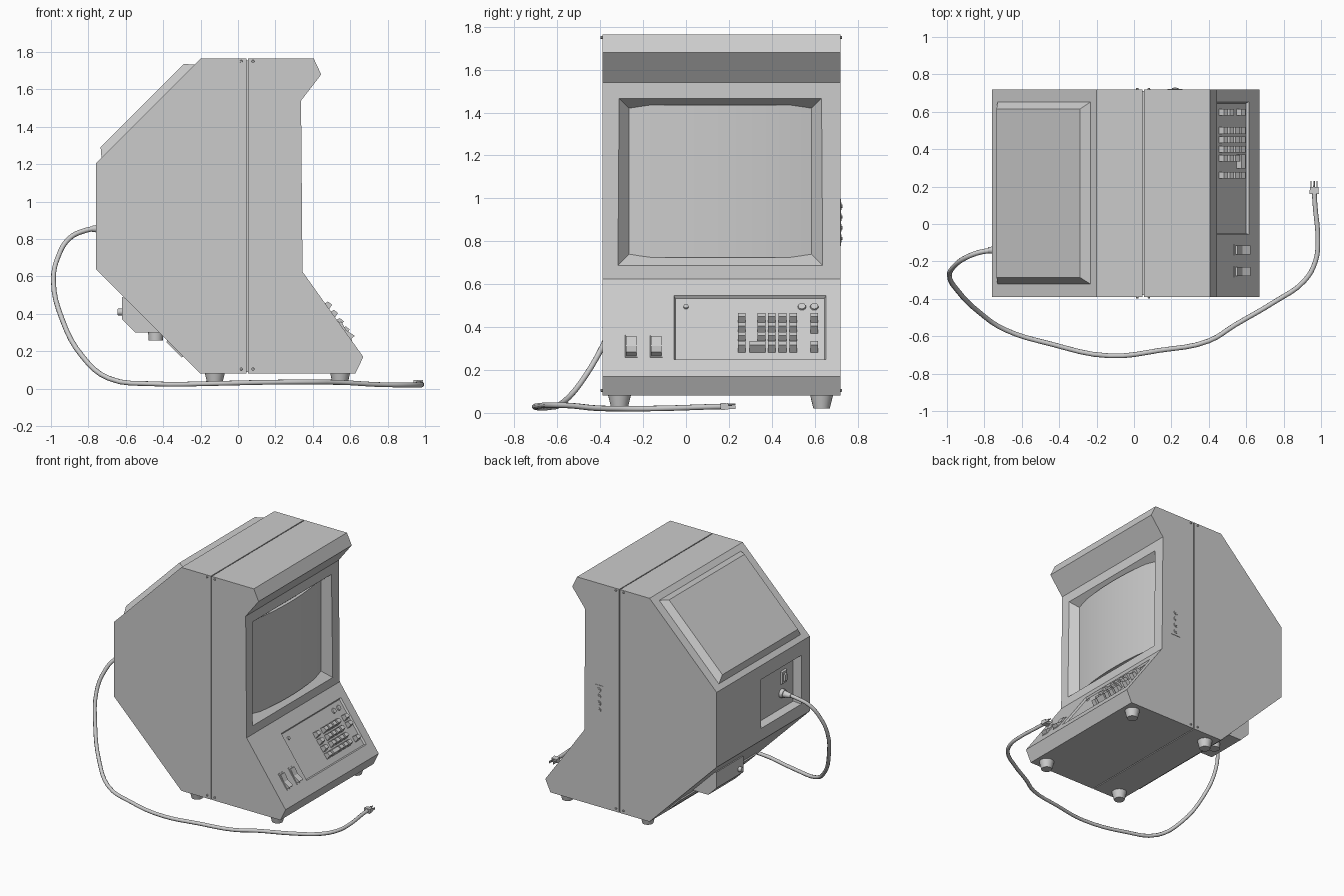
import bpy, bmesh, math
from mathutils import Matrix, Vector

if "Cube" in bpy.data.objects:
    bpy.data.objects.remove(bpy.data.objects["Cube"])


def axes(o, x, y, z):
    m = Matrix((x, y, z)).transposed().to_4x4()
    m.translation = Vector(o)
    return m


def frame(o, n, v=(0, 1, 0)):
    # local X = v, local Z = surface normal n
    n, v = Vector(n).normalized(), Vector(v)
    return axes(o, v, n.cross(v), n)


def finish(name, bm, smooth=False):
    bmesh.ops.recalc_face_normals(bm, faces=bm.faces)
    me = bpy.data.meshes.new(name)
    bm.to_mesh(me)
    bm.free()
    ob = bpy.data.objects.new(name, me)
    bpy.context.collection.objects.link(ob)
    if smooth:
        bpy.ops.object.select_all(action='DESELECT')
        ob.select_set(True)
        bpy.context.view_layer.objects.active = ob
        bpy.ops.object.shade_smooth_by_angle(angle=math.radians(35))
    return ob


def prism(name, pts, a, b, M, smooth=False):
    bm = bmesh.new()
    lo, hi = ([bm.verts.new(M @ Vector((t, p, q))) for p, q in pts] for t in (a, b))
    bm.faces.new(lo)
    bm.faces.new(hi)
    for i in range(len(pts)):
        j = (i + 1) % len(pts)
        bm.faces.new((lo[i], lo[j], hi[j], hi[i]))
    return finish(name, bm, smooth)


def slab(name, M, w, h, z0, z1, inset=0.0, c=(0, 0)):
    # rectangular block, its outer face narrowed by inset
    bm = bmesh.new()
    ring = []
    for z, i in ((z0, 0), (z1, inset)):
        ring.append([bm.verts.new(M @ Vector((c[0] + sx * (w / 2 - i), c[1] + sy * (h / 2 - i), z)))
                     for sx, sy in ((-1, -1), (1, -1), (1, 1), (-1, 1))])
        bm.faces.new(ring[-1])
    for i in range(4):
        j = (i + 1) % 4
        bm.faces.new((ring[0][i], ring[0][j], ring[1][j], ring[1][i]))
    return finish(name, bm)


def cone(name, M, r1, r2, z0, z1, sides=20):
    bm = bmesh.new()
    bmesh.ops.create_cone(bm, cap_ends=True, segments=sides, radius1=r1, radius2=r2, depth=z1 - z0,
                          matrix=M @ Matrix.Translation((0, 0, (z0 + z1) / 2)))
    return finish(name, bm, True)


def cut(ob, cutter):
    mod = ob.modifiers.new("cut", 'BOOLEAN')
    mod.operation, mod.object, mod.solver = 'DIFFERENCE', cutter, 'EXACT'
    bpy.context.view_layer.objects.active = ob
    bpy.ops.object.modifier_apply(modifier=mod.name)
    bpy.data.objects.remove(cutter)


SIDE = axes((0, 0, 0), (0, 1, 0), (1, 0, 0), (0, 0, 1))   # profiles in x, z
PLAN = axes((0, 0, 0), (0, 0, 1), (0, 1, 0), (1, 0, 0))   # profiles in y, x
Y0, Y1 = -0.39, 0.72

# Cabinet halves, with a seam between them
back = prism("rear_cabinet", [(0.046, 0.08), (-0.20, 0.08), (-0.76, 0.64), (-0.76, 1.205),
                              (-0.20, 1.765), (0.046, 1.765)], Y0, Y1, SIDE)
front = prism("front_cabinet", [(0.053, 0.08), (0.053, 1.765), (0.405, 1.765), (0.445, 1.68), (0.337, 1.54),
                                (0.345, 0.625), (0.67, 0.17), (0.627, 0.08)], Y0, Y1, SIDE)
prism("seam_core", [(0.02, 0.09), (0.08, 0.09), (0.08, 1.755), (0.02, 1.755)], Y0 + 0.01, Y1 - 0.01, SIDE)

# Screen recess and curved screen
cut(front, slab("screen_cutter", frame((0.34, 0.16, 1.08), (-1, 0, 0)), 0.964, 0.793, -0.01, 0.06, 0.058))
arc = [(0.16 + 0.435 * t, 0.325 - 0.045 * t * t) for t in (i / 8 - 1 for i in range(17))]
prism("screen", [(-0.275, 0.25)] + arc + [(0.595, 0.25)], 0.725, 1.435, PLAN, True)

# Sloped control panel, recessed
K = frame((0.5095, 0, 0.395), (0.455, 0, 0.325))
Kin = K @ Matrix.Rotation(math.pi, 4, 'Y')
cut(front, slab("panel_cutter", Kin, 0.715, 0.372, -0.005, 0.014, 0.01, (-0.298, 0.003)))


def key(y, z, w=0.036):
    c = (z - 0.395) / 0.814
    prism("key", [(c - 0.023, -0.016), (c + 0.021, -0.016), (c + 0.019, 0.018), (c - 0.008, 0.026)],
          y - w / 2, y + w / 2, K)


rows = (0.44, 0.396, 0.352, 0.308)
for r, z in enumerate(rows):
    for y in (0.26, 0.40, 0.45, 0.50):
        key(y, z)
    if r < 3:
        key(0.352, z)
    if r != 2:
        key(0.598, z)
key(0.333, rows[3], 0.075)

# Indicator buttons above the keys
for y, r in ((0.0, 0.013), (0.54, 0.02), (0.598, 0.02)):
    cone("indicator", K @ Matrix.Translation((y, 0.132, 0)), r, r * 0.85, -0.016, -0.006)

# Rocker switches
for y in (-0.255, -0.138):
    slab("switch_frame", K, 0.06, 0.13, -0.005, 0.003, 0.002, (y, -0.105))
    prism("rocker_switch", [(-0.162, -0.005), (-0.158, 0.028), (-0.108, 0.008), (-0.054, 0.014), (-0.05, -0.005)],
          y - 0.024, y + 0.024, K)

# Raised bevelled cover on the upper back slope
slab("rear_top_cover", frame((-0.4815, 0.165, 1.4835), (-1, 0, 1)), 0.99, 0.72, -0.01, 0.043, 0.045)

# Rear power recess with inlet and plug
B = frame((-0.76, 0, 0), (-1, 0, 0))
cut(back, slab("power_cutter", frame((-0.76, -0.048, 0.915), (1, 0, 0)), 0.485, 0.37, -0.005, 0.06, 0.012))
slab("power_inlet", B, 0.065, 0.10, -0.065, -0.045, 0.006, (-0.155, -0.975))
slab("power_switch", B, 0.03, 0.055, -0.046, -0.03, 0.004, (-0.155, -0.975))
cone("cable_socket", B @ Matrix.Translation((-0.14, -0.855, 0)), 0.034, 0.03, -0.065, -0.035)
cone("cable_strain_relief", B @ Matrix.Translation((-0.14, -0.855, 0)), 0.025, 0.016, -0.04, 0.02)

# Connector box and vent strip on the lower back slope
prism("connector_box", [(-0.62, 0.49), (-0.62, 0.37), (-0.55, 0.30), (-0.41, 0.30), (-0.43, 0.42)], 0.20, 0.52, SIDE)
cone("box_knob", frame((-0.62, 0.25, 0.41), (-1, 0, 0)), 0.02, 0.017, -0.01, 0.025, 12)
cone("box_plug", frame((-0.44, 0.36, 0.30), (0, 0, -1)), 0.042, 0.038, -0.03, 0.043, 16)
slab("vent_strip", frame((-0.335, 0.16, 0.215), (-1, 0, -1)), 0.92, 0.125, -0.01, 0.01, 0.004)

# Socket plate with jacks on the far side
slab("jack_plate", frame((0.22, Y1, 0.888), (0, 1, 0), (1, 0, 0)), 0.08, 0.22, -0.005, 0.003)
for i in range(4):
    J = frame((0.22, Y1, 0.813 + i * 0.05), (0, 1, 0), (1, 0, 0))
    cone("jack", J, 0.019, 0.017, -0.002, 0.006, 16)
    cone("jack_pin", J, 0.008, 0.008, 0, 0.009, 10)

# Seam screws on both sides
for y, n in ((Y0, -1), (Y1, 1)):
    for x in (0.017, 0.08):
        for z in (0.105, 1.75):
            cone("seam_screw", frame((x, y, z), (0, n, 0), (1, 0, 0)), 0.008, 0.006, -0.003, 0.008, 10)

# Feet
for x in (-0.124, 0.546):
    for y in (-0.31, 0.632):
        cone("foot", frame((x, y, 0.08), (0, 0, -1)), 0.054, 0.038, -0.005, 0.06, 24)

# Power cable
path = [(-0.74, -0.14, 0.86), (-0.82, -0.15, 0.845), (-0.90, -0.18, 0.805), (-0.96, -0.225, 0.71),
        (-0.987, -0.275, 0.58), (-0.94, -0.36, 0.37), (-0.83, -0.47, 0.17), (-0.69, -0.565, 0.055),
        (-0.45, -0.64, 0.026), (-0.13, -0.705, 0.028), (0.14, -0.675, 0.034), (0.40, -0.625, 0.036),
        (0.54, -0.54, 0.034), (0.75, -0.417, 0.022), (0.91, -0.305, 0.02), (0.97, -0.20, 0.02),
        (0.983, -0.08, 0.022), (0.968, 0.10, 0.028), (0.964, 0.17, 0.03)]
cu = bpy.data.curves.new("power_cable", 'CURVE')
cu.dimensions, cu.bevel_depth, cu.bevel_resolution, cu.resolution_u = '3D', 0.0135, 2, 4
cu.use_fill_caps = True
sp = cu.splines.new('BEZIER')
sp.bezier_points.add(len(path) - 1)
for bp, p in zip(sp.bezier_points, path):
    bp.co = p
    bp.handle_left_type = bp.handle_right_type = 'AUTO'
bpy.context.collection.objects.link(bpy.data.objects.new("power_cable", cu))

# Mains plug with three prongs
P = frame((0.963, 0.16, 0.03), (0, 1, 0), (1, 0, 0))
slab("mains_plug", P, 0.05, 0.034, 0, 0.038, 0.003)
for x in (-0.016, 0.016):
    slab("plug_blade", P, 0.005, 0.016, 0.03, 0.07, 0, (x, 0.004))
cone("plug_ground_pin", P @ Matrix.Translation((0, -0.01, 0)), 0.005, 0.004, 0.03, 0.07, 8)
